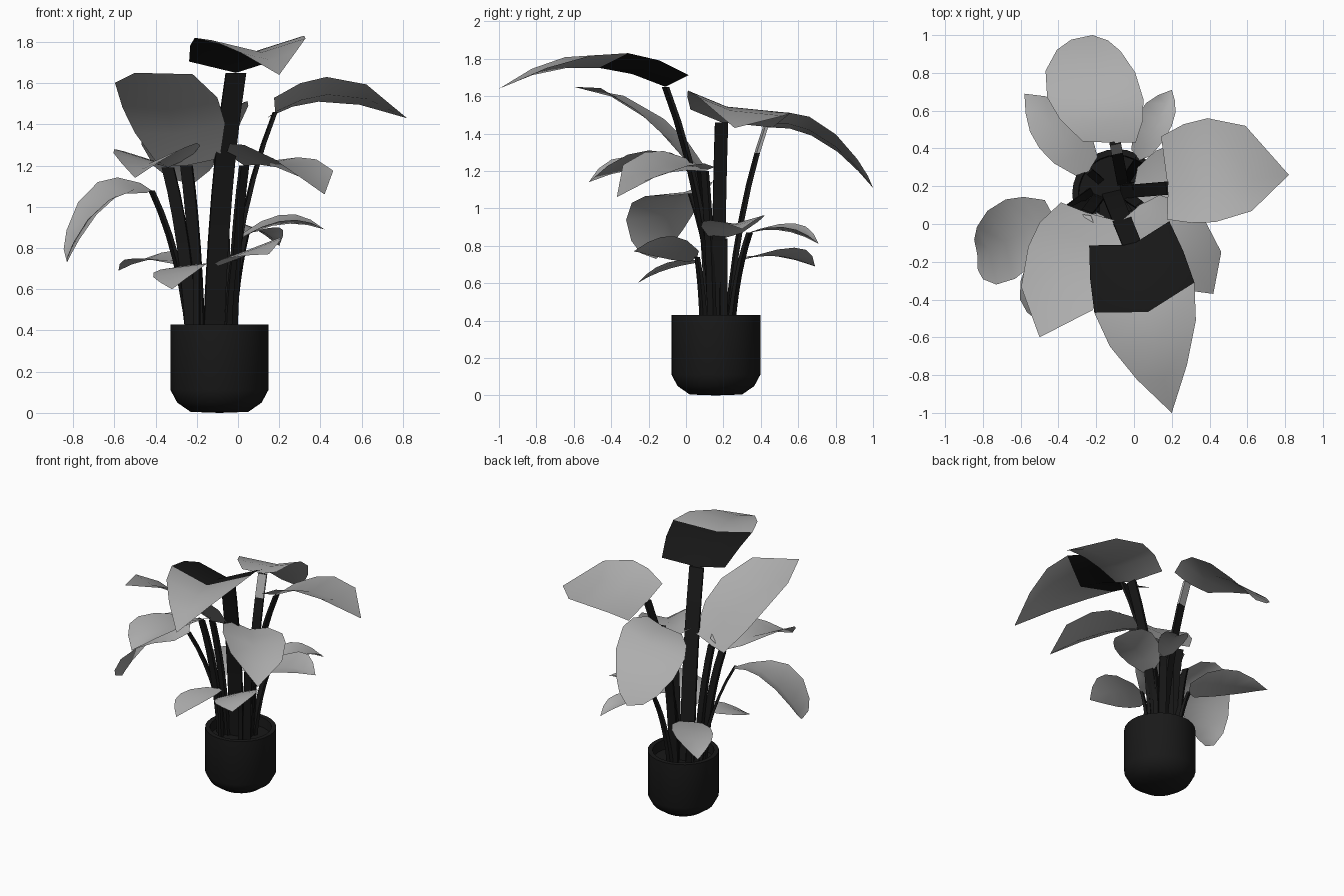
import bpy, bmesh, math
from mathutils import Vector

old = bpy.data.objects.get("Cube")
if old:
    bpy.data.objects.remove(old, do_unlink=True)


def material(name, value):
    mat = bpy.data.materials.new(name)
    mat.use_nodes = True
    color = (value, value, value, 1)
    mat.diffuse_color = color
    mat.node_tree.nodes["Principled BSDF"].inputs["Base Color"].default_value = color
    return mat


LEAF = material("leaf pale grey", 0.42)
STEM = material("stem charcoal", 0.009)
POT = material("pot charcoal", 0.01)
SOIL = material("soil dark", 0.009)


def finish(bm, name, mats, angle):
    mesh = bpy.data.meshes.new(name)
    bm.to_mesh(mesh)
    bm.free()
    for mat in mats:
        mesh.materials.append(mat)
    obj = bpy.data.objects.new(name, mesh)
    bpy.context.collection.objects.link(obj)
    bpy.ops.object.select_all(action="DESELECT")
    obj.select_set(True)
    bpy.context.view_layer.objects.active = obj
    bpy.ops.object.shade_smooth_by_angle(angle=math.radians(angle))
    return obj


def lathe(name, profile, mat, center, sides=28):
    """Revolve (radius, height) points around a vertical axis."""
    bm = bmesh.new()
    points = [bm.verts.new((r, 0, z)) for r, z in profile]
    edges = [bm.edges.new(pair) for pair in zip(points, points[1:])]
    bmesh.ops.spin(bm, geom=points + edges, axis=(0, 0, 1), cent=(0, 0, 0),
                   steps=sides, angle=math.tau, use_duplicate=False)
    bmesh.ops.remove_doubles(bm, verts=bm.verts, dist=0.0005)
    bmesh.ops.recalc_face_normals(bm, faces=bm.faces)
    finish(bm, name, [mat], 60).location = center


# Half-width profiles along a leaf: (position, share of the widest point)
POINTED = [(0.2, 0.93), (0.4, 1), (0.6, 0.86), (0.8, 0.5), (1, 0)]
BROAD = [(0.2, 0.95), (0.4, 1), (0.7, 0.82), (1, 0)]
ROUNDED = [(0.2, 0.86), (0.4, 1), (0.65, 0.93), (0.85, 0.66), (0.95, 0.38), (1, 0)]


def leaf(name, base, tip, left, right, arch, neck=0.55, shape=POINTED, dark_until=0):
    """Folded blade on an arched midrib, spread towards its two widest points."""
    base, tip = Vector(base), Vector(tip)

    def rib(t):
        return base.lerp(tip, t) + Vector((0, 0, 4 * arch * t * (1 - t)))

    spread = [Vector(left) - rib(0.4), Vector(right) - rib(0.4)]
    bm = bmesh.new()
    rows = []
    for t, w in [(0, neck)] + shape:
        row = [rib(t) + spread[0] * w, rib(t), rib(t) + spread[1] * w]
        rows.append((t, [bm.verts.new(p) for p in row]))
    for (t, a), (_, b) in zip(rows, rows[1:]):
        for i in range(2):
            face = bm.faces.new((a[i], a[i + 1], b[i + 1], b[i]))
            face.material_index = int(t < dark_until)
    bmesh.ops.remove_doubles(bm, verts=bm.verts, dist=0.0005)
    bmesh.ops.recalc_face_normals(bm, faces=bm.faces)
    if sum(f.normal.z for f in bm.faces) < 0:
        bmesh.ops.reverse_faces(bm, faces=bm.faces)
    finish(bm, name, [LEAF, STEM], 60)


def stem(name, root, base, tip, width, thick=0.024, steps=6, pale_from=2):
    """Flat tapering stalk that rises from the soil and bends out to a leaf."""
    start, end = Vector((*root, 0.34)), Vector(base)
    bend = start.lerp(end, 0.25)
    bend.z = start.z + (end.z - start.z) * 0.6
    out = Vector(tip) - end
    out.z = 0
    out.normalize()
    side = Vector((-out.y, out.x, 0))
    bm = bmesh.new()
    rings = []
    for k in range(steps + 1):
        t = k / steps
        p = start * (1 - t) ** 2 + bend * 2 * t * (1 - t) + end * t * t
        s, d = side * width / 2, out * thick * (1 - 0.3 * t) / 2
        rings.append([bm.verts.new(q) for q in (p + s + d, p - s + d, p - s - d, p + s - d)])
    for k, (a, b) in enumerate(zip(rings, rings[1:])):
        for i in range(4):
            j = (i + 1) % 4
            face = bm.faces.new((a[i], a[j], b[j], b[i]))
            face.material_index = int(k / steps >= pale_from)
    bm.faces.new(rings[0])
    bm.faces.new(rings[-1])
    bmesh.ops.recalc_face_normals(bm, faces=bm.faces)
    finish(bm, name, [STEM, LEAF], 40)


def branch(name, root, base, tip, left, right, arch, width=0.05, pale_from=2, **blade):
    stem(name + "_stem", root, base, tip, width, pale_from=pale_from)
    leaf(name + "_leaf", base, tip, left, right, arch, **blade)


# Pot with a chamfered foot and a thick rim, filled with soil
CENTER = (-0.09, 0.16, 0)
lathe("pot", [(0, 0), (0.14, 0.005), (0.205, 0.05), (0.237, 0.11), (0.237, 0.43),
              (0.205, 0.43), (0.2, 0.34)], POT, CENTER)
lathe("soil", [(0, 0.36), (0.203, 0.36)], SOIL, CENTER)

# Tall branches
branch("front_tall", (-0.12, 0.16), (-0.01, -0.11, 1.65), (0.2, -1, 1.64),
       (0.32, -0.31, 1.83), (-0.21, -0.47, 1.82), 0.11, width=0.1, neck=0.8, dark_until=0.3)
branch("left_tall", (-0.06, 0.17), (0.18, 0.19, 1.46), (0.82, 0.26, 1.43),
       (0.39, 0.56, 1.51), (0.43, 0.01, 1.63), 0.1, width=0.07, neck=0.8, shape=BROAD)
branch("back_tall", (-0.06, 0.22), (-0.1, 0.43, 1.45), (-0.22, 1, 1.11),
       (-0.46, 0.67, 1.39), (0.05, 0.66, 1.49), 0.11, width=0.06,
       pale_from=0.8, shape=ROUNDED)
branch("right_front_tall", (-0.19, 0.14), (-0.25, 0.06, 1.2), (-0.5, -0.6, 1.65),
       (-0.1, -0.27, 1.53), (-0.56, -0.12, 1.48), 0.1, width=0.06, neck=0.65, shape=BROAD)

# Middle branches
branch("right_front_middle", (-0.22, 0.12), (-0.34, 0.06, 1.19), (-0.5, -0.52, 1.14),
       (-0.2, -0.2, 1.31), (-0.6, -0.3, 1.28), 0.05, width=0.06)
branch("left_front_middle", (-0.03, 0.14), (0.03, 0.1, 1.2), (0.42, -0.37, 1.06),
       (0.38, 0.01, 1.23), (0.03, -0.22, 1.3), 0.05, shape=BROAD)
branch("right_middle", (-0.23, 0.17), (-0.42, 0.03, 1.08), (-0.83, -0.16, 0.73),
       (-0.63, -0.29, 1.03), (-0.68, 0.13, 1.12), 0.12, width=0.04, shape=ROUNDED)

# Low branches
branch("right_back_low", (-0.18, 0.23), (-0.24, 0.28, 0.72), (-0.58, 0.69, 0.69),
       (-0.5, 0.4, 0.75), (-0.29, 0.58, 0.79), 0.04, width=0.04)
branch("right_front_low", (-0.2, 0.09), (-0.2, 0.06, 0.72), (-0.32, -0.26, 0.6),
       (-0.17, -0.1, 0.71), (-0.41, -0.08, 0.68), 0.03, width=0.03)
branch("left_low", (-0.04, 0.2), (0.0, 0.2, 0.84), (0.42, 0.3, 0.89),
       (0.2, 0.42, 0.96), (0.2, 0.09, 0.93), 0.05, width=0.04)
branch("left_front_low", (-0.05, 0.1), (-0.02, 0.06, 0.74), (0.15, -0.28, 0.77),
       (0.2, -0.06, 0.85), (-0.09, -0.15, 0.74), 0.04, width=0.03)
branch("back_low", (-0.04, 0.24), (0.03, 0.34, 0.87), (0.2, 0.71, 0.81),
       (0.02, 0.58, 0.92), (0.2, 0.52, 0.9), 0.04, width=0.05)
